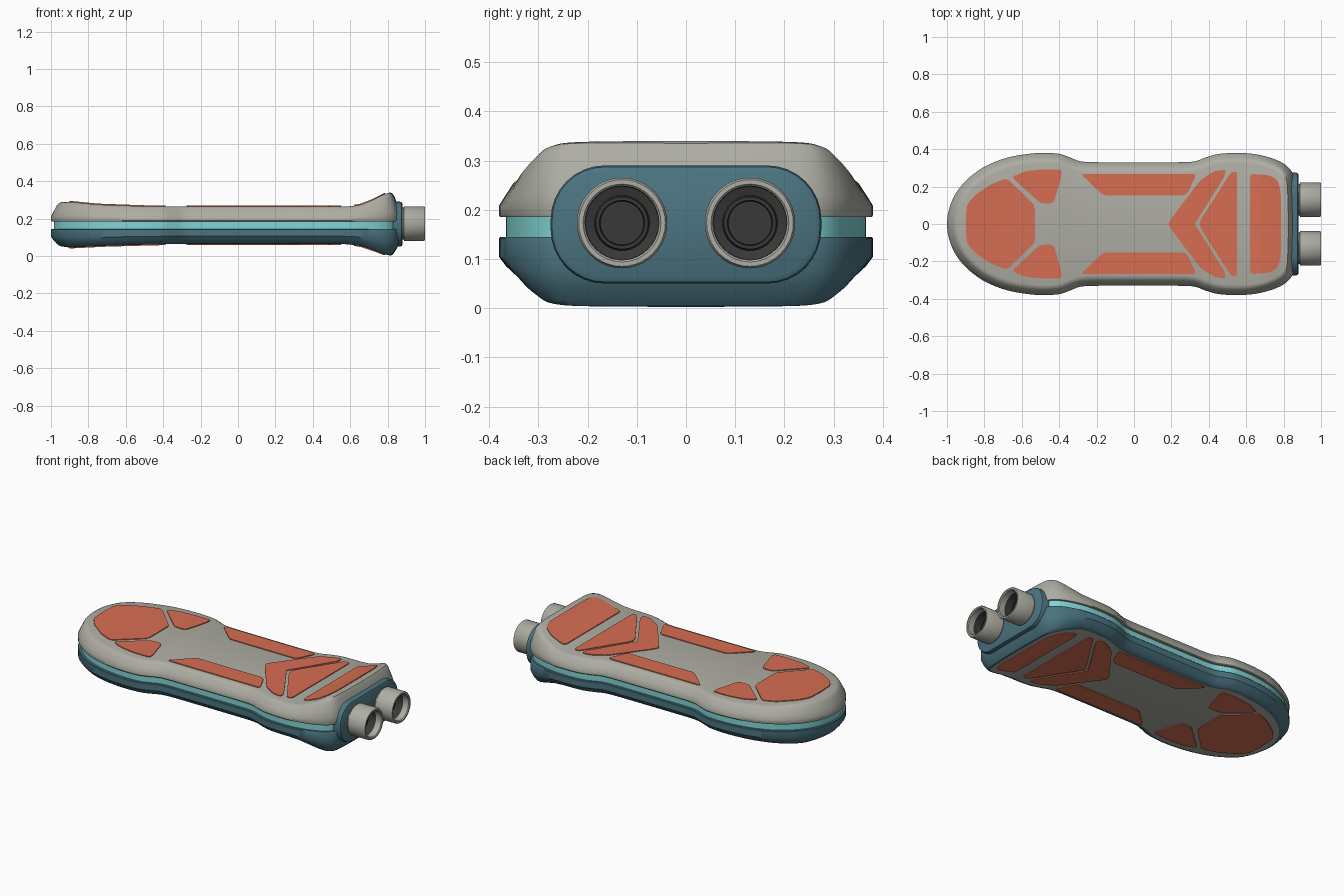
import bpy, bmesh, math
from mathutils import Vector

if "Cube" in bpy.data.objects:
    bpy.data.objects.remove(bpy.data.objects["Cube"])


def material(name, rgb):
    m = bpy.data.materials.new(name)
    m.diffuse_color = (*rgb, 1)
    m.use_nodes = True
    m.node_tree.nodes["Principled BSDF"].inputs["Base Color"].default_value = m.diffuse_color
    return m


GREY = material("warm_grey", (0.42, 0.42, 0.37))
BLUE = material("deep_teal", (0.07, 0.175, 0.22))
CYAN = material("light_cyan", (0.22, 0.66, 0.66))
ORANGE = material("coral_orange", (0.68, 0.155, 0.085))
DARK = material("dark_grey", (0.04, 0.04, 0.04))


def finish(bm, name, mats, angle=35):
    bmesh.ops.recalc_face_normals(bm, faces=bm.faces)
    me = bpy.data.meshes.new(name)
    bm.to_mesh(me)
    bm.free()
    ob = bpy.data.objects.new(name, me)
    bpy.context.collection.objects.link(ob)
    for m in mats:
        me.materials.append(m)
    bpy.ops.object.select_all(action='DESELECT')
    ob.select_set(True)
    bpy.context.view_layer.objects.active = ob
    bpy.ops.object.shade_smooth_by_angle(angle=math.radians(angle))
    return ob


def lookup(keys, x):
    if x <= keys[0][0]:
        return keys[0][1]
    for (x0, z0), (x1, z1) in zip(keys, keys[1:]):
        if x <= x1:
            return z0 + (z1 - z0) * (x - x0) / (x1 - x0)
    return keys[-1][1]


# Deck heights along the board
TOP = [(-1, .275), (-.95, .288), (-.9, .29), (-.75, .275), (-.5, .266), (.58, .264),
       (.65, .272), (.72, .3), (.78, .33), (.82, .342), (.87, .335)]
BOT = [(-1, .06), (-.9, .045), (-.7, .055), (-.4, .063), (.58, .063), (.65, .055),
       (.72, .032), (.78, .01), (.82, .001), (.87, .008)]
top_z = lambda x: lookup(TOP, x)
bot_z = lambda x: lookup(BOT, x)

# Half outline of the board, smoothed and mirrored
HALF = [(-1, 0), (-.975, .12), (-.91, .22), (-.81, .3), (-.7, .348), (-.6, .37), (-.5, .38),
        (-.4, .375), (-.34, .355), (-.27, .333), (-.1, .33), (.15, .33), (.31, .333),
        (.38, .355), (.45, .374), (.55, .38), (.65, .373), (.75, .347), (.82, .308),
        (.855, .25), (.865, .14), (.867, 0)]


def outline():
    p = [Vector(q) for q in HALF]
    p = [Vector((p[1].x, -p[1].y))] + p + [Vector((p[-2].x, -p[-2].y))]
    pts = []
    for a, b, c, d in zip(p, p[1:], p[2:], p[3:]):
        for k in range(5):
            t = k / 5
            pts.append(.5 * (2 * b + (c - a) * t + (2 * a - 5 * b + 4 * c - d) * t * t
                             + (3 * b - a - 3 * c + d) * t ** 3))
    pts.append(p[-2])
    return pts + [Vector((q.x, -q.y)) for q in reversed(pts[1:-1])]


LINE = outline()
N = len(LINE)


def inset(d):
    out = []
    for i, q in enumerate(LINE):
        t = (LINE[(i + 1) % N] - LINE[i - 1]).normalized()
        out.append(q + Vector((t.y, -t.x)) * d)
    return out


def shell(name, base, height, profile, mats, deck_index=None):
    """Nested insets of the outline; the last one may be closed by a deck."""
    bm = bmesh.new()
    rings = []
    for d, f in profile:
        rings.append([bm.verts.new((q.x, q.y, base + f * (height(q.x) - base))) for q in inset(d)])
    for r, s in zip(rings, rings[1:]):
        for i in range(N):
            j = (i + 1) % N
            bm.faces.new((r[i], r[j], s[j], s[i]))
    if deck_index is not None:
        r = rings[-1]
        for i in range(N // 2):
            loop = [r[i], r[i + 1], r[-(i + 1)], r[-i]]
            f = bm.faces.new(list(dict.fromkeys(loop)))
            f.material_index = deck_index
    return finish(bm, name, mats)


shell("upper_shell", .185, top_z,
      [(.03, 0), (.003, 0), (0, .05), (0, .28), (.012, .52), (.03, .86), (.042, .96), (.055, 1)],
      [GREY], 0)
shell("lower_shell", .145, bot_z,
      [(.03, 0), (.003, 0), (0, .04), (0, .48), (.014, .7), (.032, .9), (.044, .98), (.055, 1)],
      [BLUE, GREY], 1)
shell("glow_band", .14, lambda x: .19, [(.015, 0), (.015, 1)], [CYAN])


# Grip pads: half shapes (y >= 0), mirrored
PADS = {
    "nose_pad": [(-.9, 0), (-.895, .1), (-.85, .155), (-.76, .215), (-.68, .245), (-.53, .1), (-.53, 0)],
    "nose_side_pad": [(-.655, .252), (-.58, .282), (-.48, .292), (-.385, .292), (-.39, .25),
                      (-.43, .11), (-.5, .11)],
    "side_strip_pad": [(-.285, .268), (.335, .268), (.28, .153), (-.165, .153)],
    "chevron_pad": [(.185, 0), (.2, .03), (.355, .235), (.43, .283), (.49, .293), (.485, .255), (.325, 0)],
    "triangle_pad": [(.35, 0), (.36, .03), (.52, .278), (.552, .278), (.552, 0)],
    "tail_pad": [(.62, 0), (.62, .268), (.72, .262), (.77, .235), (.785, .17), (.785, 0)],
}


def rounded(poly, r=.02):
    out = []
    for i, q in enumerate(poly):
        p, a, b = Vector(q), Vector(poly[i - 1]), Vector(poly[(i + 1) % len(poly)])
        if p.y == 0:
            out.append(p)
            continue
        a, b = a - p, b - p
        s = p + a.normalized() * min(r, a.length * .35)
        e = p + b.normalized() * min(r, b.length * .35)
        out += [s, (s + e + 2 * p) / 4, e]
    return out


def pad(name, poly, height, side):
    bm = bmesh.new()
    for sy in (1, -1):
        bm.faces.new([bm.verts.new((q.x, q.y * sy, 0)) for q in rounded(poly)])
    bmesh.ops.remove_doubles(bm, verts=bm.verts, dist=1e-5)
    bmesh.ops.recalc_face_normals(bm, faces=bm.faces)
    x = -.96
    while x < .84:
        bmesh.ops.bisect_plane(bm, geom=bm.verts[:] + bm.edges[:] + bm.faces[:],
                               plane_co=(x, 0, 0), plane_no=(1, 0, 0))
        x += .03
    base = bm.verts[:]
    ext = bmesh.ops.extrude_face_region(bm, geom=bm.faces[:])
    raised = {v for v in ext["geom"] if isinstance(v, bmesh.types.BMVert)}
    for v in bm.verts:
        v.co.z = height(v.co.x) + side * (.005 if v in raised else -.006)
    return finish(bm, name, [ORANGE], 30)


for pad_name, poly in PADS.items():
    pad("top_" + pad_name, poly, top_z, 1)
    pad("bottom_" + pad_name, poly, bot_z, -1)


# Tail plate: rounded rectangle with a soft front edge
def tail_plate():
    bm = bmesh.new()
    rings = []
    for x, d in ((.8, 0), (.866, 0), (.875, .003), (.88, .012)):
        ring = []
        for k in range(4):
            cy = .165 * (1 if k in (0, 3) else -1)
            cz = .17 + .01 * (1 if k < 2 else -1)
            for s in range(9):
                a = math.radians(90 * k + 90 * s / 8)
                ring.append(bm.verts.new((x, cy + (.11 - d) * math.cos(a), cz + (.11 - d) * math.sin(a))))
        rings.append(ring)
    for r, s in zip(rings, rings[1:]):
        for i in range(len(r)):
            j = (i + 1) % len(r)
            bm.faces.new((r[i], r[j], s[j], s[i]))
    bm.faces.new(rings[-1])
    finish(bm, "tail_plate", [BLUE])


tail_plate()


# Thrusters: revolved tube with a stepped dark bore
def revolve(name, y, profile, mat, n=40):
    bm = bmesh.new()
    rings = [[bm.verts.new((x, y + r * math.cos(2 * math.pi * i / n),
                            .173 + r * math.sin(2 * math.pi * i / n))) for i in range(n)]
             for r, x in profile]
    for r, s in zip(rings, rings[1:]):
        for i in range(n):
            j = (i + 1) % n
            bm.faces.new((r[i], r[j], s[j], s[i]))
    if mat == DARK:
        bm.faces.new(rings[-1])
    finish(bm, name, [mat])


for label, y in (("left", -.13), ("right", .13)):
    revolve(label + "_thruster_tube", y, [(.085, .86), (.085, .885), (.092, .888), (.092, .994),
                                          (.088, 1), (.079, 1), (.075, .995), (.075, .96)], GREY)
    revolve(label + "_thruster_bore", y, [(.075, .96), (.074, .91), (.056, .905), (.053, .925),
                                          (.046, .925), (.044, .9)], DARK)
